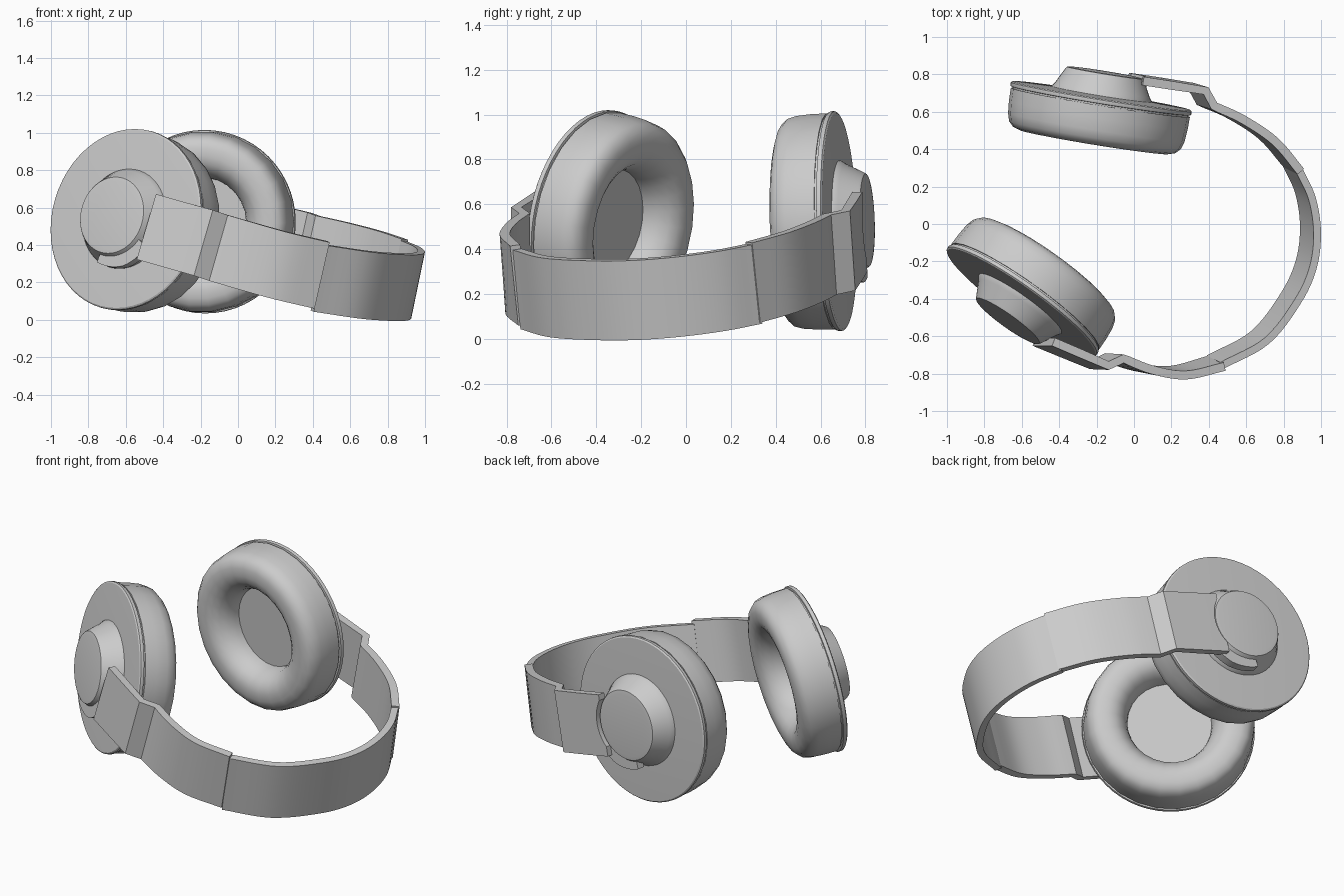
import bpy, bmesh, math
from mathutils import Vector, Matrix

cube = bpy.data.objects.get("Cube")
if cube:
    bpy.data.objects.remove(cube, do_unlink=True)

grey = bpy.data.materials.new("plain grey")
grey.use_nodes = True
grey.diffuse_color = (0.6, 0.6, 0.6, 1)
grey.node_tree.nodes["Principled BSDF"].inputs["Base Color"].default_value = (0.6, 0.6, 0.6, 1)


def finish(name, bm, matrix=None, angle=32):
    """Turn a bmesh into a shaded object."""
    bmesh.ops.remove_doubles(bm, verts=bm.verts, dist=0.0002)
    bmesh.ops.recalc_face_normals(bm, faces=bm.faces)
    mesh = bpy.data.meshes.new(name)
    bm.to_mesh(mesh)
    bm.free()
    if matrix:
        mesh.transform(matrix)
    mesh.materials.append(grey)
    mesh.shade_smooth()
    mesh.set_sharp_from_angle(angle=math.radians(angle))
    obj = bpy.data.objects.new(name, mesh)
    bpy.context.collection.objects.link(obj)
    return obj


def skin(bm, rings):
    """Join equal rings of points with quads and cap both ends."""
    loops = [[bm.verts.new(p) for p in ring] for ring in rings]
    for a, b in zip(loops, loops[1:]):
        for j in range(len(a)):
            k = (j + 1) % len(a)
            bm.faces.new((a[j], a[k], b[k], b[j]))
    bm.faces.new(loops[0])
    bm.faces.new(loops[-1])


def lathe(name, profile, matrix, sides=48):
    """Spin a radius/height profile that starts and ends on the axis."""
    bm = bmesh.new()
    loops = []
    for i in range(sides):
        a = math.tau * i / sides
        loops.append([bm.verts.new((r * math.cos(a), r * math.sin(a), h)) for r, h in profile])
    for i in range(sides):
        a, b = loops[i], loops[(i + 1) % sides]
        for j in range(len(profile) - 1):
            bm.faces.new((a[j], a[j + 1], b[j + 1], b[j]))
    return finish(name, bm, matrix)


def smooth(points, steps=5):
    """Catmull-Rom curve through the points."""
    p = [Vector(q) for q in points]
    p = [2 * p[0] - p[1]] + p + [2 * p[-1] - p[-2]]
    out = []
    for a, b, c, d in zip(p, p[1:], p[2:], p[3:]):
        for i in range(steps):
            t = i / steps
            out.append(0.5 * (2 * b + (c - a) * t + (2 * a - 5 * b + 4 * c - d) * t * t
                              + (3 * b - a - 3 * c + d) * t ** 3))
    return out + [p[-2]]


def strip(name, points, lean_start, lean_end, width, thick):
    """Flat band hanging below a path that marks its upper edge."""
    pts = [Vector(p) for p in points]
    bm = bmesh.new()
    rings = []
    for i, p in enumerate(pts):
        w = Vector(lean_start).lerp(Vector(lean_end), i / (len(pts) - 1)).normalized()
        before = (p - pts[i - 1]).normalized() if i else Vector()
        after = (pts[i + 1] - p).normalized() if i < len(pts) - 1 else Vector()
        side = w.cross(before + after).normalized() * thick / 2
        low = p - w * width
        rings.append([p + side, p - side, low - side, low + side])
    skin(bm, rings)
    return finish(name, bm)


def cup_frame(centre, normal):
    """Local frame: z out of the cup, x level, y up."""
    n = Vector(normal).normalized()
    h = Vector((0, 0, 1)).cross(n).normalized()
    m = Matrix((h, n.cross(h), n)).transposed().to_4x4()
    return Matrix.Translation(centre) @ m


# Profiles of the ear cup parts, as radius and height
pad = [(0, -.1), (.24, -.1), (.243, -.13), (.256, -.17), (.285, -.212), (.32, -.238), (.36, -.247),
       (.405, -.245), (.44, -.234), (.466, -.207), (.478, -.165), (.484, -.1), (.485, -.03), (0, -.03)]
plate = [(0, -.035), (.475, -.035), (.476, -.022), (.488, -.02), (.491, -.013),
         (.49, 0), (.482, .006), (.27, .014), (0, .014)]
cap = [(0, 0), (.272, 0), (.27, .018), (.255, .04), (.214, .12), (.207, .13),
       (.185, .133), (0, .133)]
cutter_profile = [(0, -.1), (.222, -.1), (.222, .4), (0, .4)]


def hook(name, frame, mirror):
    """Curved prong that wraps under the cap."""
    bm = bmesh.new()
    rings = []
    for i in range(13):
        a = math.radians(-108 + 6 * i)
        c, s = mirror * math.cos(a), math.sin(a)
        outer = .264 + .022 * min(1, i / 6)
        rings.append([(c * r, s * r, h) for r, h in
                      ((.215, .06), (outer, .06), (outer, .11), (.215, .11))])
    skin(bm, rings)
    return finish(name, bm, frame)


def cut_for_cap(arm, frame):
    """Notch the arm end so that it hugs the cap."""
    cutter = lathe("cap_cutter", cutter_profile, frame)
    cutter.hide_render = True
    mod = arm.modifiers.new("notch", 'BOOLEAN')
    mod.operation = 'DIFFERENCE'
    mod.solver = 'EXACT'
    mod.object = cutter
    graph = bpy.context.evaluated_depsgraph_get()
    mesh = bpy.data.meshes.new_from_object(arm.evaluated_get(graph))
    arm.modifiers.clear()
    arm.data = mesh
    bpy.data.objects.remove(cutter, do_unlink=True)
    mesh.shade_smooth()
    mesh.set_sharp_from_angle(angle=math.radians(32))


# Ear cups
frames = {
    "right": cup_frame((-.6, -.415, .537), (-.57, -.8, .17)),
    "left": cup_frame((-.175, .68, .525), (.16, .985, .035)),
}
for side, frame in frames.items():
    lathe(side + "_ear_pad", pad, frame, 26)
    lathe(side + "_cup_plate", plate, frame, 56)
    lathe(side + "_cup_cap", cap, frame)
    hook(side + "_arm_hook", frame, 1 if side == "right" else -1)

# Headband, lying on one tilted plane
lean = (.2, -.1, .97)
arc = [(.88, .295), (.953, .135), (.98, -.05), (.957, -.235), (.875, -.415),
       (.71, -.625), (.47, -.757)]
strip("headband", smooth([(x, y, .575 - .206 * x + .103 * y) for x, y in arc], 6),
      lean, lean, .363, .04)

# Arms: curved slider, outward kink, then a flat plate reaching the cap
right_path = smooth([(.485, -.762, .417), (.28, -.808, .465), (.1, -.78, .515), (-.055, -.72, .56)])
right_path += [(-.135, -.757, .587), (-.29, -.69, .63), (-.43, -.63, .67)]
right_arm = strip("right_arm", right_path, (.22, -.1, .97), (.28, 0, .95), .365, .046)
cut_for_cap(right_arm, frames["right"])

left_path = smooth([(.892, .28, .43), (.757, .44, .475), (.585, .558, .52), (.43, .63, .555)])
left_path += [(.385, .712, .572), (.2, .741, .617), (.05, .764, .655)]
left_arm = strip("left_arm", left_path, lean, (.22, -.06, .97), .365, .046)
cut_for_cap(left_arm, frames["left"])
